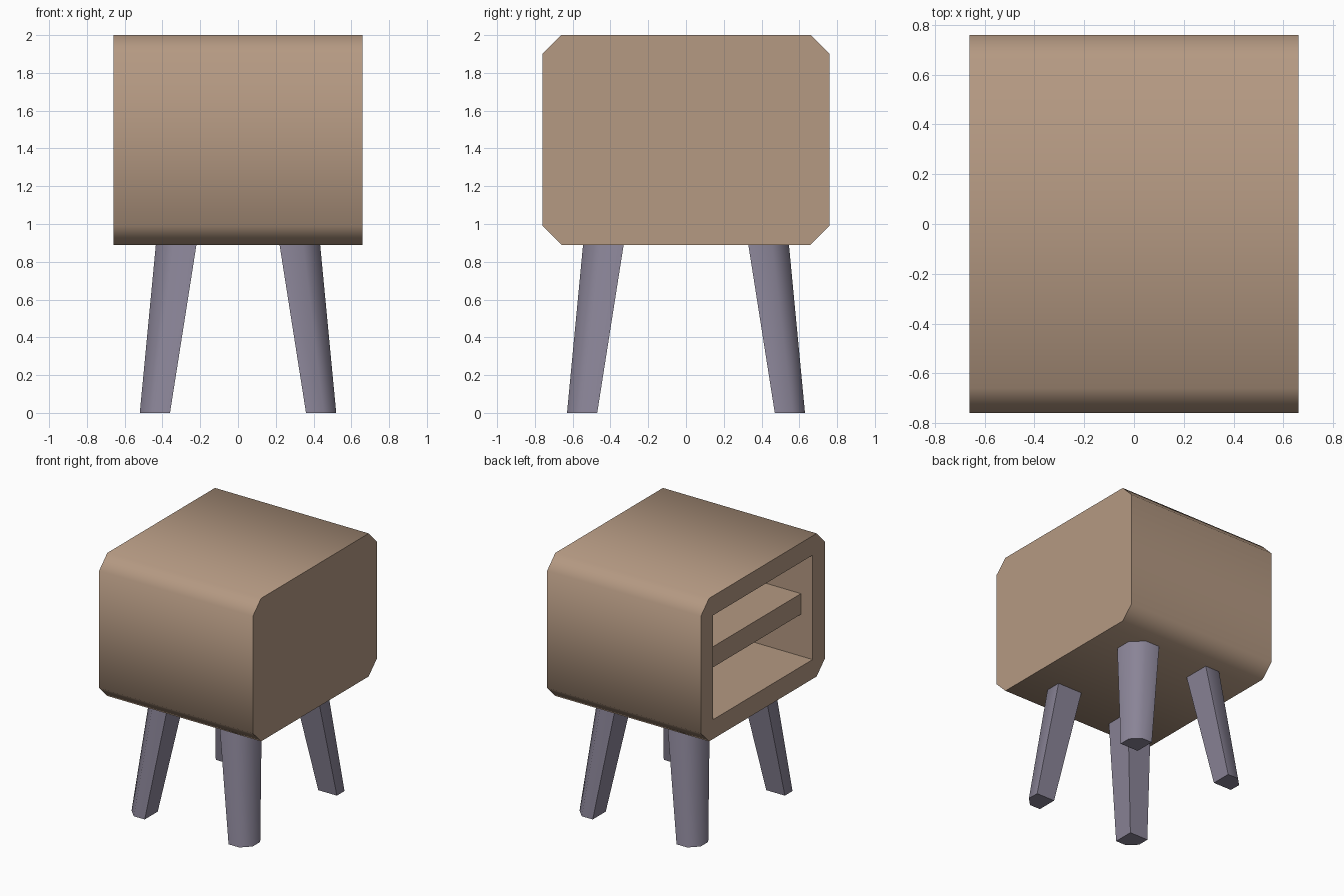
import bpy, bmesh, math

cube = bpy.data.objects.get("Cube")
if cube:
    bpy.data.objects.remove(cube, do_unlink=True)


def material(name, rgb):
    m = bpy.data.materials.new(name)
    m.use_nodes = True
    m.diffuse_color = (*rgb, 1)
    m.node_tree.nodes["Principled BSDF"].inputs["Base Color"].default_value = (*rgb, 1)
    return m


def finish(name, bm, mat):
    bmesh.ops.recalc_face_normals(bm, faces=bm.faces)
    mesh = bpy.data.meshes.new(name)
    bm.to_mesh(mesh)
    bm.free()
    mesh.materials.append(mat)
    mesh.shade_smooth()
    mesh.set_sharp_from_angle(angle=math.radians(50))
    obj = bpy.data.objects.new(name, mesh)
    bpy.context.collection.objects.link(obj)
    return obj


def ring(bm, points):
    return [bm.verts.new(p) for p in points]


def bridge(bm, a, b):
    n = len(a)
    for i in range(n):
        j = (i + 1) % n
        bm.faces.new((a[i], a[j], b[j], b[i]))


wood = material("tan wood", (0.46, 0.32, 0.225))
leg_paint = material("grey violet paint", (0.258, 0.235, 0.314))

# Cabinet: chamfered profile along x, with a rectangular recess open on -x
HX, HY, Z0, Z1, CUT, WALL = 0.66, 0.76, 0.89, 2.0, 0.10, 0.15
corners = [(1, 1), (-1, 1), (-1, -1), (1, -1)]
mid, half = (Z0 + Z1) / 2, (Z1 - Z0) / 2
profile, opening = [], []
for sy, sz in corners:
    pair = [(sy * HY, mid + sz * (half - CUT)), (sy * (HY - CUT), mid + sz * half)]
    profile += pair if sy * sz > 0 else pair[::-1]
    opening.append((sy * (HY - WALL), mid + sz * (half - WALL)))

bm = bmesh.new()
outer = ring(bm, [(-HX, y, z) for y, z in profile])
closed = ring(bm, [(HX, y, z) for y, z in profile])
mouth = ring(bm, [(-HX, y, z) for y, z in opening])
back = ring(bm, [(HX - WALL, y, z) for y, z in opening])
bridge(bm, outer, closed)
bridge(bm, mouth, back)
bm.faces.new(closed)
bm.faces.new(back)
for i in range(4):
    j = (i + 1) % 4
    bm.faces.new((outer[2 * i], outer[2 * i + 1], mouth[i]))
    bm.faces.new((outer[2 * i + 1], outer[2 * j], mouth[j], mouth[i]))
finish("cabinet", bm, wood)

# Shelf across the middle of the recess, set back from the opening
bm = bmesh.new()
bmesh.ops.create_cube(bm, size=1)
x0, x1 = -HX + 0.10, HX - WALL
for v in bm.verts:
    v.co = ((x0 + x1) / 2 + v.co.x * (x1 - x0), v.co.y * 2 * (HY - WALL), mid + v.co.z * 0.16)
finish("shelf", bm, wood)


# Splayed, tapered legs with the outer corner cut off
def leg_section(x, y, size, cut, z, sx, sy):
    pts = [(x, y), (x + size, y), (x + size, y + size - cut),
           (x + size - cut, y + size), (x, y + size)]
    return [(sx * px, sy * py, z) for px, py in pts]


for sx, left_right in ((1, "left"), (-1, "right")):
    for sy, end in ((-1, "front"), (1, "back")):
        bm = bmesh.new()
        foot = ring(bm, leg_section(0.36, 0.47, 0.16, 0.067, 0, sx, sy))
        top = ring(bm, leg_section(0.22, 0.33, 0.215, 0.09, Z0, sx, sy))
        bridge(bm, foot, top)
        bm.faces.new(foot)
        bm.faces.new(top)
        finish(f"{end}_{left_right}_leg", bm, leg_paint)
